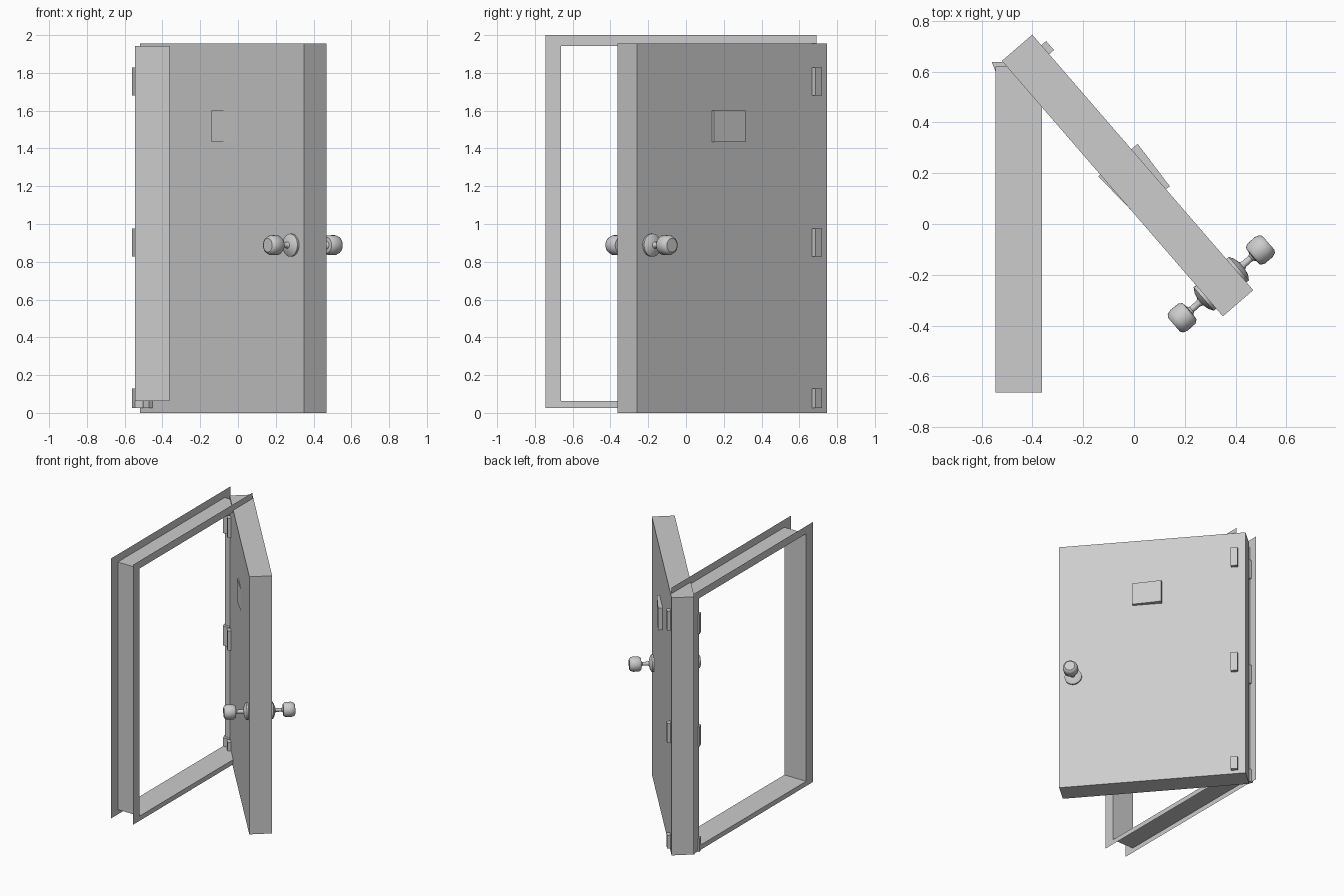
import bpy, bmesh, math
from mathutils import Matrix, Vector

cube = bpy.data.objects.get("Cube")
if cube:
    bpy.data.objects.remove(cube, do_unlink=True)

grey = bpy.data.materials.new("plain grey")
grey.use_nodes = True
COLOUR = (0.604, 0.604, 0.604, 1)
grey.diffuse_color = COLOUR
grey.node_tree.nodes["Principled BSDF"].inputs["Base Color"].default_value = COLOUR

# Door space: u runs from hinge edge to knob edge, n from front face to back face
U = Vector((0.654, -0.756, 0))
N = Vector((0.756, 0.654, 0))
CORNER = Vector((-0.52, 0.642, 0))
LENGTH, THICK, HEIGHT = 1.33, 0.158, 1.955


def door_point(u, n, z=0):
    return CORNER + U * u + N * n + Vector((0, 0, z))


def finish(name, bm):
    bmesh.ops.recalc_face_normals(bm, faces=bm.faces[:])
    mesh = bpy.data.meshes.new(name)
    bm.to_mesh(mesh)
    bm.free()
    mesh.materials.append(grey)
    obj = bpy.data.objects.new(name, mesh)
    bpy.context.collection.objects.link(obj)
    return obj


def prism(name, outline, z0, z1):
    """Extrude a ground outline from z0 up to z1."""
    bm = bmesh.new()
    face = bm.faces.new([bm.verts.new((p[0], p[1], z0)) for p in outline])
    top = bmesh.ops.extrude_face_region(bm, geom=[face])["geom"]
    verts = [v for v in top if isinstance(v, bmesh.types.BMVert)]
    bmesh.ops.translate(bm, verts=verts, vec=(0, 0, z1 - z0))
    return finish(name, bm)


def door_prism(name, outline, z0, z1):
    return prism(name, [door_point(u, n) for u, n in outline], z0, z1)


def rect(u0, u1, n0, n1):
    return [(u0, n0), (u1, n0), (u1, n1), (u0, n1)]


# Door frame: thin lining with a flange round each side
def loop(bm, x, y0, y1, z0, z1):
    return [bm.verts.new((x, y, z)) for y, z in
            ((y0, z0), (y1, z0), (y1, z1), (y0, z1))]


bm = bmesh.new()
outer, inner = (-0.745, 0.69, 0.027, 2.0), (-0.663, 0.62, 0.063, 1.942)
loops = [loop(bm, -0.545, *outer), loop(bm, -0.545, *inner),
         loop(bm, -0.362, *inner), loop(bm, -0.362, *outer)]
for a, b in zip(loops, loops[1:]):
    for i in range(4):
        j = (i + 1) % 4
        bm.faces.new((a[i], a[j], b[j], b[i]))
finish("door_frame", bm)

# Door slab and the slightly tapered viewing hatch through it
door_prism("door_slab", rect(0, LENGTH, 0, THICK), 0, HEIGHT)
door_prism("viewing_hatch",
           [(0.592, -0.0105), (0.79, 0.001), (0.806, THICK + 0.019),
            (0.597, THICK + 0.0325)], 1.433, 1.602)

# Hinges: one leaf block through the door and one on the frame at each height
frame_leaf = [(-0.56, 0.637), (-0.50, 0.637), (-0.50, 0.6), (-0.545, 0.6)]
for label, z0, z1 in (("lower", 0.027, 0.128), ("middle", 0.827, 0.975),
                      ("upper", 1.68, 1.828)):
    door_prism(label + "_door_hinge", rect(0.055, 0.102, -0.025, THICK + 0.025), z0, z1)
    prism(label + "_frame_hinge", frame_leaf, z0, z1)

# Door knobs: rosette, neck and rounded grip turned from one profile
PROFILE = [(0, -0.01), (0.06, -0.01), (0.061, 0.012), (0.042, 0.024), (0.018, 0.03),
           (0.013, 0.04), (0.013, 0.075), (0.022, 0.084), (0.042, 0.086),
           (0.052, 0.1), (0.053, 0.142), (0.046, 0.16), (0.036, 0.167), (0, 0.167)]


def knob(name, n, direction):
    bm = bmesh.new()
    verts = [bm.verts.new((r, 0, h)) for r, h in PROFILE]
    edges = [bm.edges.new(pair) for pair in zip(verts, verts[1:])]
    bmesh.ops.spin(bm, geom=verts + edges, cent=(0, 0, 0), axis=(0, 0, 1),
                   angle=math.tau, steps=24)
    bmesh.ops.remove_doubles(bm, verts=bm.verts[:], dist=0.0001)
    turn = direction.to_track_quat("Z", "Y").to_matrix().to_4x4()
    bm.transform(Matrix.Translation(door_point(1.229, n, 0.888)) @ turn)
    obj = finish(name, bm)
    bpy.ops.object.select_all(action="DESELECT")
    obj.select_set(True)
    bpy.context.view_layer.objects.active = obj
    bpy.ops.object.shade_smooth_by_angle(angle=math.radians(35))


knob("front_knob", 0, -N)
knob("back_knob", THICK, N)
